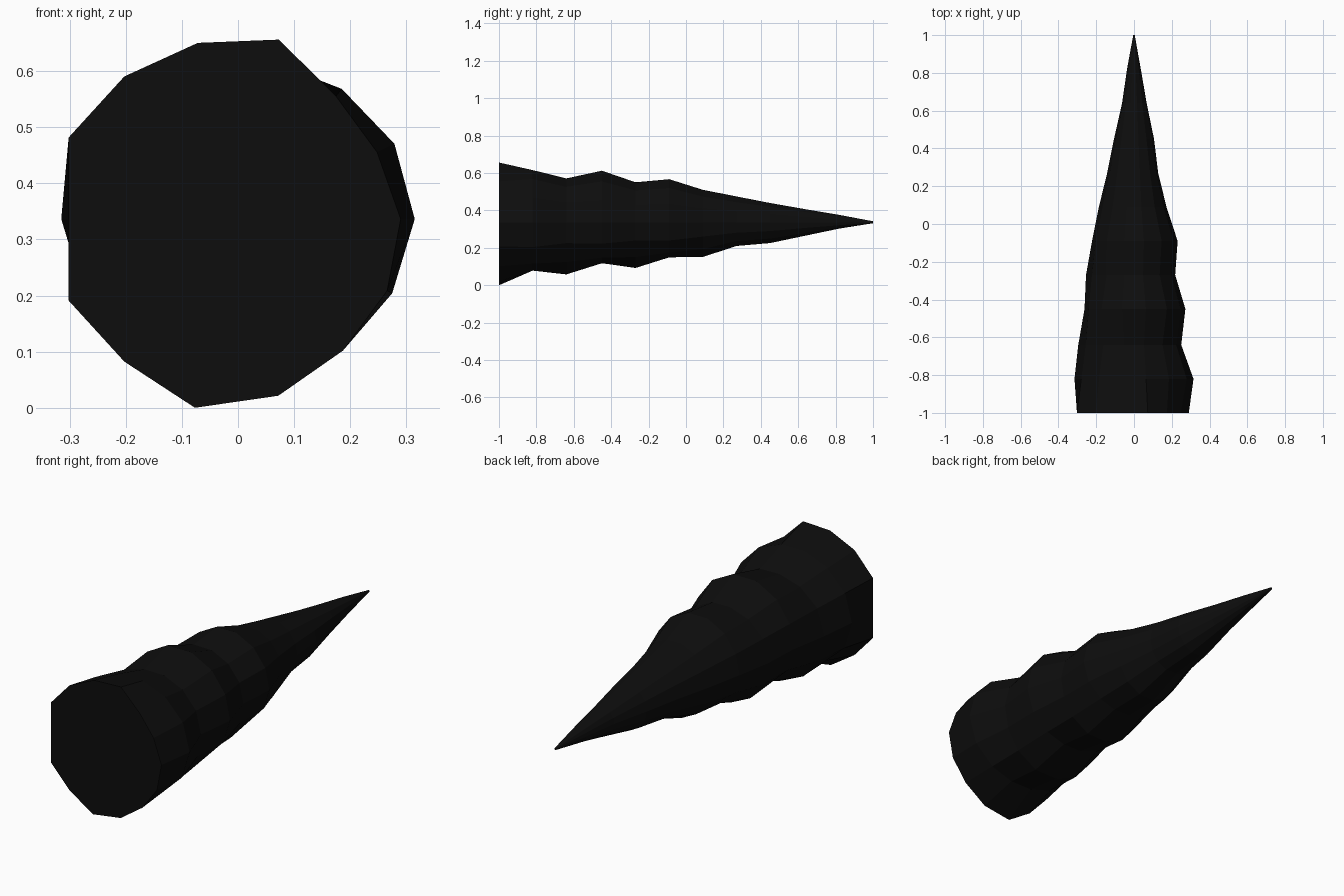
import bpy, bmesh, math

if "Cube" in bpy.data.objects:
    bpy.data.objects.remove(bpy.data.objects["Cube"])

SIDES = 14
CZ = 0.336

# Rough spike profile per ring: y, then reach to the right, top, left, bottom
RINGS = [
    (-0.82, 0.315, 0.285, 0.315, 0.262),
    (-0.64, 0.250, 0.238, 0.295, 0.285),
    (-0.45, 0.272, 0.284, 0.262, 0.222),
    (-0.27, 0.218, 0.218, 0.254, 0.250),
    (-0.09, 0.231, 0.237, 0.222, 0.190),
    (0.09, 0.172, 0.178, 0.186, 0.190),
    (0.27, 0.128, 0.142, 0.142, 0.129),
    (0.45, 0.106, 0.106, 0.106, 0.114),
    (0.64, 0.067, 0.072, 0.063, 0.073),
    (0.82, 0.036, 0.041, 0.037, 0.034),
    (1.00, 0.004, 0.006, 0.004, 0.005),
]

# Irregular outline of the flat blunt end
BASE = [0.29, 0.275, 0.28, 0.328, 0.322, 0.325, 0.335,
        0.302, 0.335, 0.325, 0.345, 0.323, 0.300, 0.295]


def reach(ring, a):
    """Blend the four reaches around the ring."""
    _, right, top, left, bottom = ring
    c, s = math.cos(a), math.sin(a)
    return (right if c > 0 else left) * c * c + (top if s > 0 else bottom) * s * s


def add_ring(bm, y, radii):
    step = 2 * math.pi / SIDES
    return [bm.verts.new((r * math.cos(k * step), y, CZ + r * math.sin(k * step)))
            for k, r in enumerate(radii)]


# Spike body lofted along y
bm = bmesh.new()
loops = [add_ring(bm, -1.0, BASE)]
for ring in RINGS:
    loops.append(add_ring(bm, ring[0],
                          [reach(ring, 2 * math.pi * k / SIDES) for k in range(SIDES)]))
for a, b in zip(loops, loops[1:]):
    for k in range(SIDES):
        n = (k + 1) % SIDES
        bm.faces.new((a[k], a[n], b[n], b[k]))
bm.faces.new(loops[0])
bm.faces.new(loops[-1])
bmesh.ops.recalc_face_normals(bm, faces=bm.faces)

# Stand on the ground plane
low = min(v.co.z for v in bm.verts)
bmesh.ops.translate(bm, verts=bm.verts, vec=(0, 0, -low))

mesh = bpy.data.meshes.new("spike")
bm.to_mesh(mesh)
bm.free()
spike = bpy.data.objects.new("spike", mesh)
bpy.context.collection.objects.link(spike)

# Near-black surface
mat = bpy.data.materials.new("black")
mat.diffuse_color = (0.004, 0.004, 0.004, 1)
mat.use_nodes = True
mat.node_tree.nodes["Principled BSDF"].inputs["Base Color"].default_value = mat.diffuse_color
mesh.materials.append(mat)
